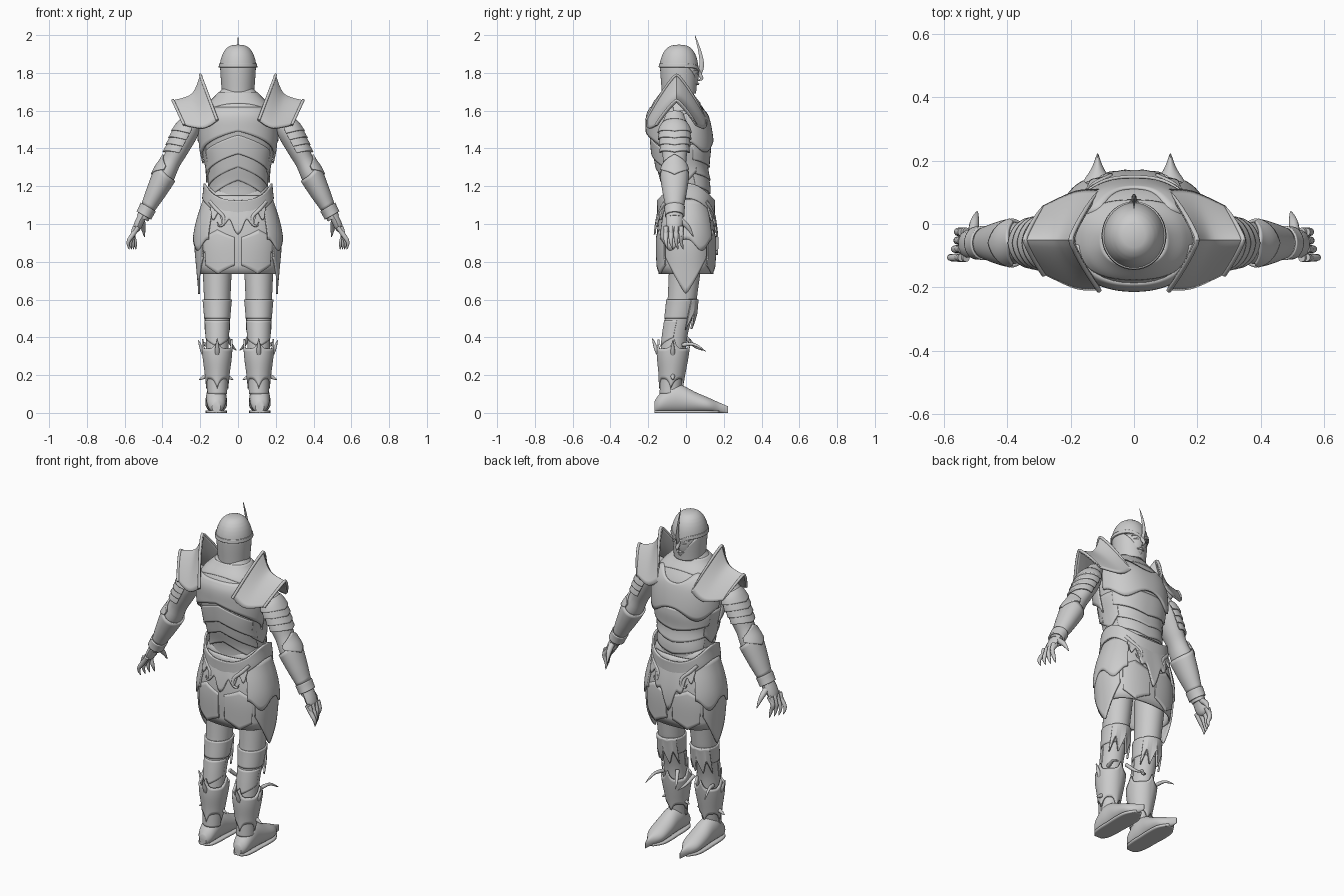
import bpy, bmesh
from math import radians, sin, cos, pi, copysign, floor
from mathutils import Vector

if "Cube" in bpy.data.objects:
    bpy.data.objects.remove(bpy.data.objects["Cube"], do_unlink=True)

grey = (0.6, 0.6, 0.6, 1)
steel = bpy.data.materials.new("plain_grey")
steel.use_nodes = True
steel.diffuse_color = grey
steel.node_tree.nodes["Principled BSDF"].inputs["Base Color"].default_value = grey
parts = []
X, Y, Z = Vector((1, 0, 0)), Vector((0, 1, 0)), Vector((0, 0, 1))


def spline(points, f):
    """Smooth curve through tuples, with f counted in points."""
    last = len(points) - 1
    i = max(0, min(last - 1, floor(f)))
    t = f - i
    quad = [points[max(0, min(last, i + step))] for step in (-1, 0, 1, 2)]
    return [b + t / 2 * (c - a + t * (2 * a - 5 * b + 4 * c - d + t * (3 * (b - c) + d - a)))
            for a, b, c, d in zip(*quad)]


# Plate edges as rules of the fraction u along the plate
def vee(ends, middle, power=1):
    return lambda u: ends + (middle - ends) * (1 - abs(2 * u - 1)) ** power


def wave(base, height, count):
    return lambda u: base + height * cos(2 * pi * count * u)


def teeth(base, height, count, power):
    return lambda u: base + height * abs(2 * (count * u % 1) - 1) ** power


def level(height):
    return lambda u: height


def surf(profile, center=lambda k: Vector((0, 0, k)), ratio=1.0, power=2, U=X):
    """Body surface from (height, radius, depth shift); ratio is depth to width."""
    def at(angle, k, off=0.0):
        i = 0
        while i < len(profile) - 2 and k > profile[i + 1][0]:
            i += 1
        span = profile[i + 1][0] - profile[i][0]
        ring = spline(profile, max(0, min(len(profile) - 1, i + (k - profile[i][0]) / span)))
        x, y = cos(radians(angle)), sin(radians(angle))
        return (center(k) + Y * ring[2]
                + U * (ring[1] + off) * copysign(abs(x) ** (2 / power), x)
                + Y * (ring[1] * ratio + off) * copysign(abs(y) ** (2 / power), y))
    return at


def grid(name, point, nu, nv, thick=0.0, cap=False, mirror=False):
    """Mesh of point(u, v), welded, optionally capped, thickened and mirrored."""
    bm = bmesh.new()
    rows = [[bm.verts.new(point(i / nu, j / nv)) for i in range(nu + 1)] for j in range(nv + 1)]
    for low, high in zip(rows, rows[1:]):
        for i in range(nu):
            bm.faces.new((low[i], low[i + 1], high[i + 1], high[i]))
    bmesh.ops.remove_doubles(bm, verts=bm.verts, dist=1e-5)
    if cap:
        bmesh.ops.holes_fill(bm, edges=bm.edges, sides=0)
        bmesh.ops.recalc_face_normals(bm, faces=bm.faces)
    mesh = bpy.data.meshes.new(name)
    bm.to_mesh(mesh)
    bm.free()
    mesh.materials.append(steel)
    obj = bpy.data.objects.new(name, mesh)
    bpy.context.scene.collection.objects.link(obj)
    if thick:
        obj.modifiers.new("thickness", "SOLIDIFY").thickness = thick
    if mirror:
        obj.modifiers.new("other_side", "MIRROR")
    parts.append(obj)


def plate(name, surface, middle, half, low, high, flare=(.01, .01), mirror=False, nu=64, nv=10):
    """Armour plate around an angle; flare is its offset at the low and high edge."""
    def point(u, v):
        z = low(u) + (high(u) - low(u)) * v
        return surface(middle + half * (2 * u - 1), z, flare[0] + (flare[1] - flare[0]) * v)
    grid(name, point, nu, nv, .01, mirror=mirror)


def solid(name, surface, low, high, mirror=False):
    grid(name, lambda u, v: surface(360 * u, low + (high - low) * v), 36, 28, cap=True, mirror=mirror)


def tube(name, path, radius, flat=1.0, mirror=True, wide=Y, power=2, nv=12):
    """Tapered horn, finger or rim along a smooth path; flat scales its width."""
    def at(v):
        return Vector(spline(path, v * (len(path) - 1)))

    def point(u, v):
        along = (at(min(1, v + .02)) - at(max(0, v - .02))).normalized()
        across = (wide - along * along.dot(wide)).normalized()
        r = radius * (1 - v ** power) + .0008
        return at(v) + across * r * flat * cos(2 * pi * u) + along.cross(across) * r * sin(2 * pi * u)
    grid(name, point, 10, nv, cap=True, mirror=mirror)


def horn(name, base, tip, radius, sag=0.0):
    """Spike from base to tip, with its middle lowered by sag."""
    base, tip = Vector(base), Vector(tip)
    tube(name, [base, (base + tip) / 2 - Z * sag, tip], radius)


# Torso and its layered plates
torso = surf([(1.05, .15, 0), (1.2, .155, 0), (1.3, .165, -.02), (1.4, .19, -.025), (1.5, .2, -.035),
              (1.58, .195, -.045), (1.64, .155, -.05), (1.69, .105, -.05), (1.74, .07, -.045)],
             ratio=.8, power=2.3)
solid("torso", torso, 1.05, 1.74)
plate("breastplate", torso, 90, 85, wave(1.41, .03, 2), wave(1.61, -.03, 2), (.018, .006))
plate("collar_plate", torso, 90, 180, wave(1.62, .02, 2), level(1.7), (.003, .006))
plate("back_plate", torso, 270, 85, vee(1.32, 1.49, .6), level(1.62), (.02, .004))
for i in range(3):
    z = 1.37 - .07 * i
    flare = (.014 - .004 * i, .002)
    plate(f"belly_lame_{i + 1}", torso, 90, 70, vee(z - .03, z - .07), level(z + .06), flare)
    plate(f"back_lame_{i + 1}", torso, 270, 75, vee(z - .1, z), vee(z, z + .1), flare)
plate("side_plates", torso, 0, 28, vee(1.28, 1.22), level(1.42), (.012, .004), True)

# Skirt, hip plates, belt and hanging ornaments
skirt = surf([(.62, .2, 0), (.73, .21, 0), (.9, .226, 0), (1, .216, 0), (1.12, .185, 0), (1.22, .155, 0)],
             ratio=.69, power=2.4)
plate("skirt", skirt, 0, 180, level(.735), level(1.2), (0, 0))
plate("side_tassets", skirt, 0, 38, vee(.82, .63), level(.97), (.01, .004), True)
plate("hip_plates", skirt, 0, 52, wave(.89, .03, 2), level(1.13), (.013, .004), True)
for s, side, tip in ((1, "front", .86), (-1, "rear", .97)):
    plate(f"{side}_tassets", skirt, s * 65, 22, vee(.78, .735), vee(.93, .97), (.008, .003), True)
    drop, lobes = vee(1.05, tip, 2), wave(0, .025, 5)
    plate(f"{side}_ornament", skirt, s * 90, 40, lambda u: drop(u) + lobes(u), level(1.15), (.016, .012))
    curl = [(45, 1.12), (60, 1.08), (73, 1.04), (74, 1), (68, .99), (65, 1.01)]
    tube(f"{side}_scrolls", [skirt(s * angle, z, .01) for angle, z in curl], .011, wide=Z, nv=24)
plate("belt", skirt, 180, 180, wave(1.09, .045, 2), wave(1.17, .045, 2), (.01, .028))

# Head, face and helmet
head = surf([(1.66, .055, -.04), (1.72, .06, -.02), (1.8, .077, -.025), (1.87, .07, -.03), (1.92, .04, -.035)],
            ratio=1.22)
solid("head", head, 1.66, 1.92)
tube("nose", [(0, .06, 1.82), (0, .077, 1.785), (0, .084, 1.768), (0, .06, 1.758)], .011, mirror=False, wide=X)
tube("brows", [(0, .066, 1.81), (.035, .057, 1.82), (.06, .04, 1.81)], .007)
tube("eyes", [(.015, .062, 1.795), (.03, .059, 1.797), (.045, .05, 1.794)], .005)
tube("lips", [(0, .064, 1.742), (.012, .061, 1.742), (.025, .053, 1.74)], .006)
helmet = surf([(1.68, .085, -.037)] + [(1.82 + .13 * sin(i * pi / 16), .094 * cos(i * pi / 16) ** .7, -.037)
                                       for i in range(9)], ratio=1.06)
brow = teeth(1.83, -.04, 1, 8)
plate("helmet_dome", helmet, 270, 180, brow, level(1.95), (.004, 0), nv=28)
plate("helmet_band", helmet, 270, 180, brow, lambda u: brow(u) + .02, (.008, .008))
opening = teeth(1.88, -.175, 1, 3)
plate("helmet_cheeks", helmet, 270, 180, level(1.69), lambda u: min(1.84, opening(u)), (0, 0))
tube("crest", [(0, .066, 1.79), (0, .083, 1.84), (0, .074, 1.91), (0, .047, 2)], .014, .5, False, X)

# Winged shoulder guards: each rib is (x, bow, peak height, drop, half depth)
ribs = [(.2, .09, 1.79, .24, .16), (.245, .06, 1.69, .18, .155), (.345, .06, 1.655, .13, .11)]


def wing(u, v):
    x, bow, peak, drop, depth = spline(ribs, 2 * u)
    s = 2 * v - 1
    bend = abs(s) ** 1.25
    return Vector((x - bow * bend, depth * s - .05, peak - drop * bend))


grid("shoulder_guards", wing, 14, 24, .012, mirror=True)
for u, name in ((0, "inner"), (1, "outer")):
    tube(f"shoulder_{name}_rims", [wing(u, i / 12) for i in range(13)], .007, wide=X, power=8, nv=24)

# Arms, lames and gauntlet cuffs
arm = surf([(1.03, .034, 0), (1.08, .037, 0), (1.16, .047, 0), (1.26, .055, 0), (1.33, .05, 0),
            (1.4, .057, 0), (1.5, .062, 0), (1.58, .04, 0)],
           lambda k: Vector((.21 + .51 * (1.61 - k), -.06, k)), 1.22, U=Vector((.87, 0, .5)))
solid("arms", arm, 1.03, 1.58, True)
for i in range(4):
    z = 1.47 - .035 * i
    plate(f"arm_lames_{i + 1}", arm, 0, 105, vee(z + .02, z - .015), level(z + .06), (.014, .003), True)
plate("vambraces", arm, 0, 180, level(1.085), vee(1.26, 1.31, 3), (.002, .01), True)
plate("elbow_cups", arm, 0, 75, vee(1.28, 1.23), vee(1.3, 1.34), (.014, .01), True)
plate("cuffs", arm, 0, 180, level(1.045), level(1.09), (.01, .008), True)

# Clawed hands
tube("palms", [(.495, -.06, 1.06), (.52, -.062, 1.015), (.545, -.065, .955)], .024, 1.8, power=8)
for i in range(4):
    y = -.025 - .027 * i
    x = .54 + .012 * i
    tube(f"fingers_{i + 1}", [(.53, y, .985), (.556, y, .945), (x + .005, y, .905), (x, y + .01, .865)], .013,
         power=3)
    horn(f"knuckles_{i + 1}", (.545, y, .985), (.568, y, .935), .012)
tube("thumbs", [(.51, -.04, 1.03), (.505, 0, .995), (.5, .022, .965), (.495, .04, .93)], .016, wide=X)

# Legs, knee bands and greaves
leg = surf([(.06, .046, -.085), (.2, .052, -.075), (.3, .06, -.07), (.4, .06, -.06), (.5, .065, -.04),
            (.6, .07, -.02), (.85, .08, 0)], lambda k: Vector((.11, 0, k)), 1.1)
solid("legs", leg, .06, .85, True)
plate("knee_bands", leg, 0, 180, level(.5), level(.6), (.004, .008), True)
plate("calf_guards", leg, 270, 85, vee(.4, .35), level(.49), (.003, .003), True)
plate("knee_tabs", leg, 90, 55, teeth(.53, -.09, 3, 1), level(.6), (.022, .01), True)
plate("greaves", leg, 180, 180, teeth(.18, -.05, 4, 3), teeth(.34, .05, 4, 4), (.01, .022), True, 96)
plate("ankle_guards", leg, 270, 90, level(.1), level(.2), (.005, .005), True)
horn("outer_claws", (.165, -.02, .36), (.195, .105, .325), .01, -.02)
horn("inner_claws", (.055, 0, .4), (.008, .09, .33), .01, .01)
horn("outer_horns", (.17, -.07, .3), (.21, -.07, .385), .014, .01)
horn("rear_horns", (.11, -.14, .31), (.11, -.178, .395), .014, .01)
horn("outer_spurs", (.16, -.07, .2), (.207, -.07, .175), .012)
horn("inner_spurs", (.07, -.07, .2), (.025, -.07, .175), .012)

# Pointed boots with soles: each section is (y, half width, height)
sections = [(-.168, .022, .06), (-.14, .045, .1), (-.08, .054, .15), (-.02, .055, .145),
            (.05, .058, .11), (.12, .052, .08), (.175, .02, .055), (.222, .002, .035)]


def boot(u, v):
    y, width, height = spline(sections, v * (len(sections) - 1))
    return Vector((.115 + width * cos(2 * pi * u), y, height / 2 * (1 + sin(2 * pi * u))))


def sole(u, v):
    y, width, height = spline(sections, v * (len(sections) - 2))
    return Vector((.115 + width * (2 * u - 1), y, .012))


grid("boots", boot, 32, 32, cap=True, mirror=True)
grid("soles", sole, 8, 24, .012, mirror=True)

# Smooth shading with sharp plate edges
bpy.ops.object.select_all(action="DESELECT")
for obj in parts:
    obj.select_set(True)
bpy.context.view_layer.objects.active = parts[0]
bpy.ops.object.shade_smooth_by_angle(angle=radians(40))
